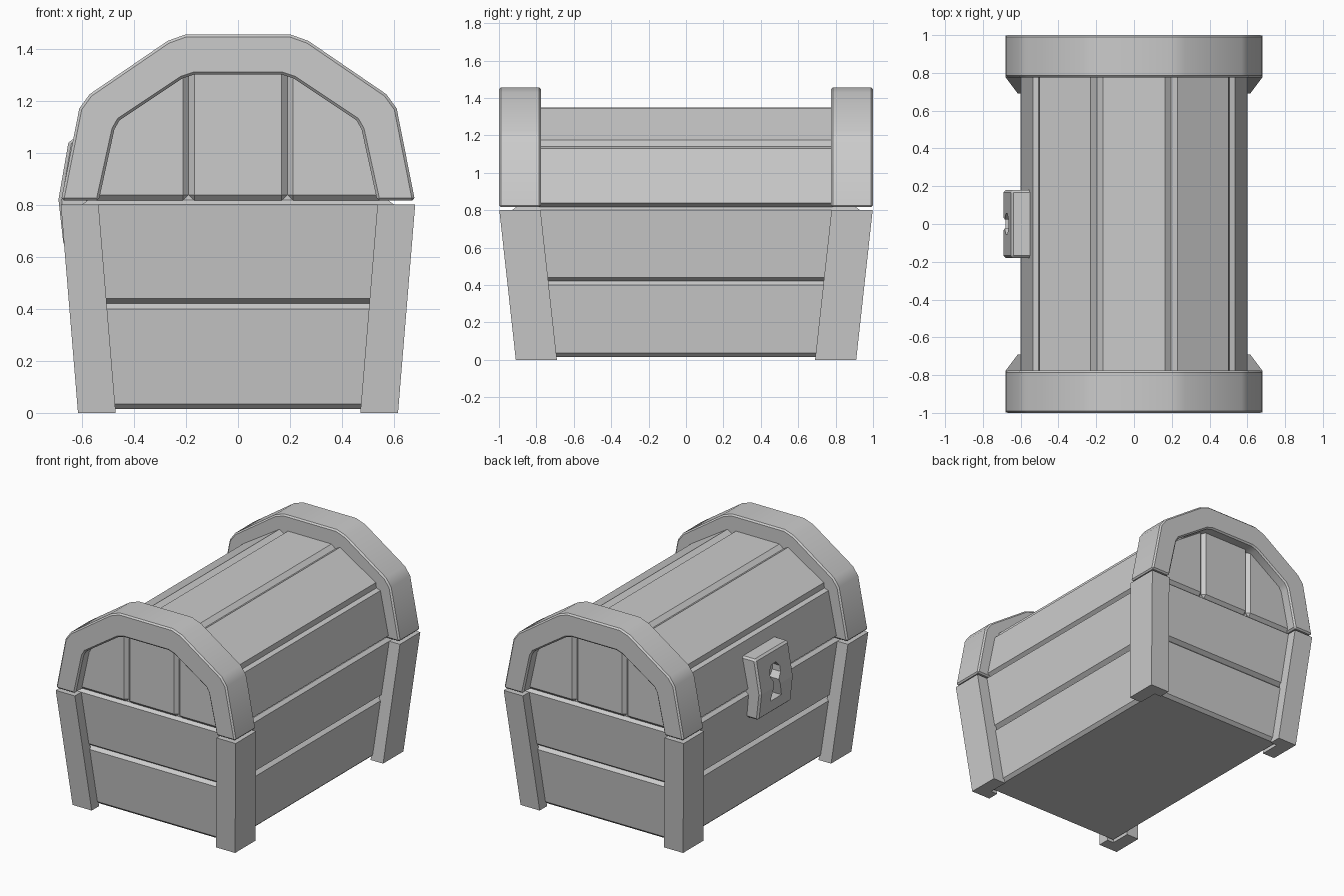
import bpy, bmesh

if "Cube" in bpy.data.objects:
    bpy.data.objects.remove(bpy.data.objects["Cube"])


def loft(name, rings):
    """Join equal-length point rings with quads and cap both ends."""
    bm = bmesh.new()
    vs = [[bm.verts.new(p) for p in ring] for ring in rings]
    n = len(rings[0])
    for a, b in zip(vs, vs[1:]):
        for i in range(n):
            j = (i + 1) % n
            bm.faces.new((a[i], a[j], b[j], b[i]))
    bm.faces.new(vs[0])
    bm.faces.new(vs[-1])
    bmesh.ops.recalc_face_normals(bm, faces=bm.faces)
    me = bpy.data.meshes.new(name)
    bm.to_mesh(me)
    bm.free()
    ob = bpy.data.objects.new(name, me)
    bpy.context.collection.objects.link(ob)
    return ob


def prism_y(name, pts, y0, y1):
    """Extrude an x-z outline along y."""
    return loft(name, [[(x, y, z) for x, z in pts] for y in (y0, y1)])


def chamfer(ob, width):
    bpy.context.view_layer.objects.active = ob
    m = ob.modifiers.new("chamfer", 'BEVEL')
    m.width = width
    m.segments = 1
    m.limit_method = 'ANGLE'
    m.angle_limit = 0.9
    bpy.ops.object.modifier_apply(modifier=m.name)


def mirrored(half):
    """Right half outline plus its mirror image, as one open chain."""
    return half + [(-x, z) for x, z in reversed(half)]


# tapered body, with grooves between the plank rows
def body_ring(z, inset):
    x = 0.53 + 0.07 * z / 0.8 - inset
    y = 0.84 + 0.09 * z / 0.8 - inset
    return [(x, y, z), (-x, y, z), (-x, -y, z), (x, -y, z)]


loft("body_planks", [body_ring(z, d) for z, d in (
    (0.015, 0.02), (0.035, 0), (0.40, 0), (0.42, 0.025),
    (0.44, 0), (0.80, 0), (0.818, 0.025))])

# corner posts, leaning outwards
for sx in (1, -1):
    for sy in (1, -1):
        foot = [(.615, .91), (.615, .69), (.52, .69), (.52, .83), (.47, .83), (.47, .91)]
        loft("corner_post", [
            [(sx * x, sy * y, 0) for x, y in foot],
            [(sx * (x + 0.066), sy * (y + 0.088), 0.80) for x, y in foot]])

# lid planks running lengthwise
prism_y("lid_planks", mirrored([
    (0.565, 0.815), (0.596, 0.838), (0.535, 1.13), (0.505, 1.14), (0.50, 1.175),
    (0.23, 1.345), (0.195, 1.325), (0.165, 1.35)]), -0.905, 0.905)

# upright planks closing the lid ends, and the arched bands around them
outer = mirrored([(0.68, 0.816), (0.61, 1.17), (0.57, 1.225), (0.27, 1.43), (0.20, 1.455)])
inner = mirrored([(0.535, 0.816), (0.475, 1.09), (0.455, 1.125), (0.215, 1.285), (0.17, 1.30)])
for sy in (1, -1):
    mid = [(-0.19, 0.816), (0.19, 0.816), (0.19, 1.34), (-0.19, 1.34)]
    chamfer(prism_y("lid_end_plank_middle", mid, sy * 0.86, sy * 0.93), 0.022)
    for sx in (1, -1):
        side = [(0.19, 0.816), (0.57, 0.816), (0.52, 1.14), (0.19, 1.345)]
        ob = prism_y("lid_end_plank_side", [(sx * x, z) for x, z in side], sy * 0.86, sy * 0.93)
        chamfer(ob, 0.022)
    band = prism_y("lid_band", outer + inner[::-1], sy * 0.775, sy * 1.0)
    chamfer(band, 0.01)
    bpy.ops.object.select_all(action='DESELECT')
    band.select_set(True)
    bpy.context.view_layer.objects.active = band
    bpy.ops.object.shade_smooth_by_angle()

# lock plate, bent to follow lid and body, with a keyhole
lock = prism_y("lock_plate", [(-0.65, 1.05), (-0.69, 0.82), (-0.67, 0.64),
                              (-0.56, 0.64), (-0.57, 0.82), (-0.53, 1.05)], -0.18, 0.18)
chamfer(lock, 0.012)
hole = [(0.06, 0.73), (0.025, 0.85), (0.055, 0.89), (0.055, 0.93), (0.025, 0.965)]
keyhole = loft("keyhole_cutter", [[(x, y, z) for y, z in mirrored(hole)] for x in (-0.8, -0.615)])
keyhole.hide_render = True
keyhole.hide_set(True)
cut = lock.modifiers.new("keyhole", 'BOOLEAN')
cut.operation = 'DIFFERENCE'
cut.solver = 'EXACT'
cut.object = keyhole
